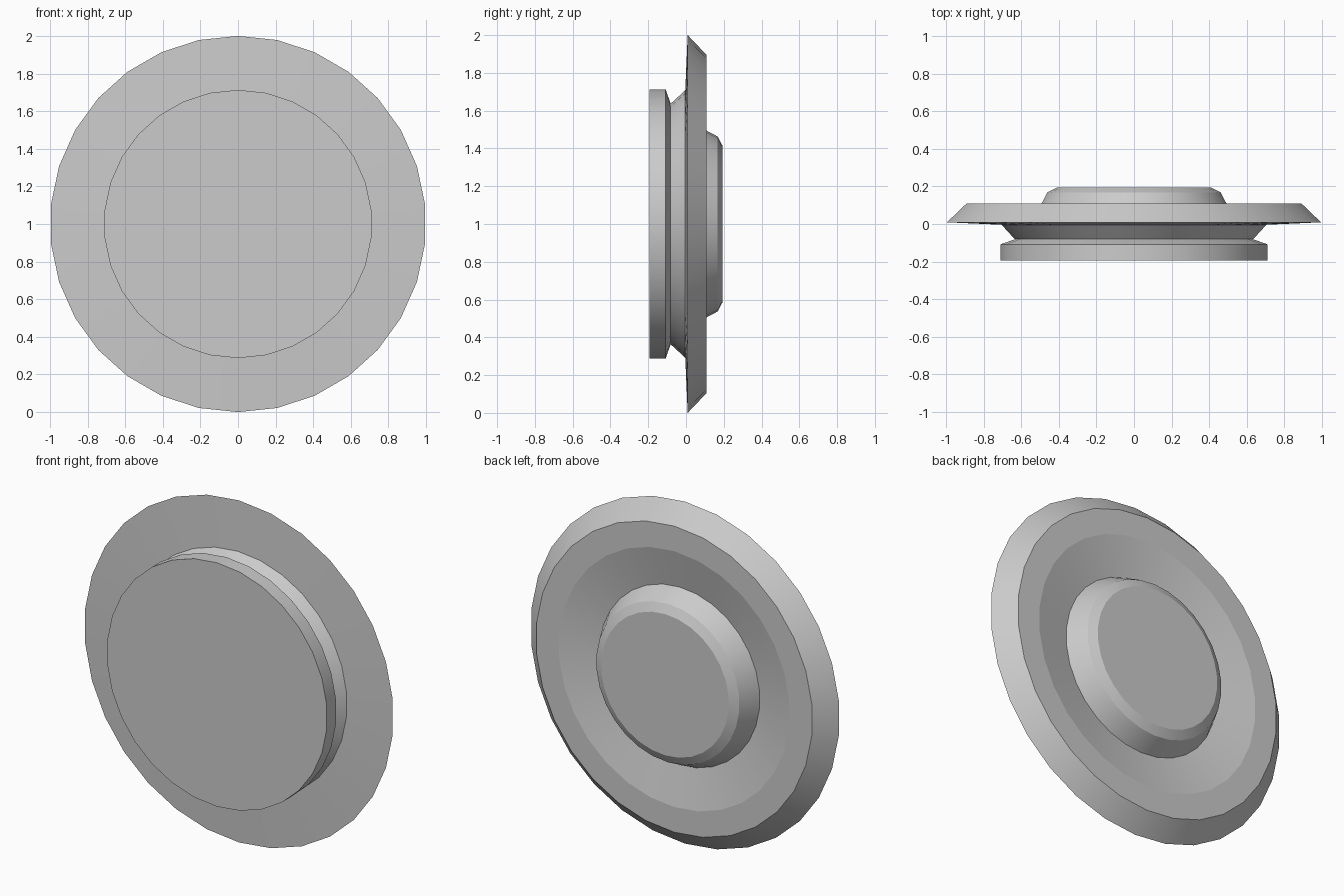
import bpy, bmesh, math

if "Cube" in bpy.data.objects:
    bpy.data.objects.remove(bpy.data.objects["Cube"])

SIDES = 30


def lathe(name, profile):
    """Revolve (radius, y) points about the y axis through z = 1, capping both ends."""
    bm = bmesh.new()
    rings = []
    for r, y in profile:
        ring = []
        for i in range(SIDES):
            a = 2 * math.pi * i / SIDES
            ring.append(bm.verts.new((r * math.sin(a), y, 1 + r * math.cos(a))))
        rings.append(ring)
    for a, b in zip(rings, rings[1:]):
        for i in range(SIDES):
            j = (i + 1) % SIDES
            bm.faces.new((a[i], a[j], b[j], b[i]))
    bm.faces.new(rings[0])
    bm.faces.new(rings[-1])
    bmesh.ops.recalc_face_normals(bm, faces=bm.faces)
    # Smooth around the axis, crisp along every profile ring
    for f in bm.faces:
        f.smooth = len(f.verts) == 4
    for ring in rings:
        for i in range(SIDES):
            bm.edges.get((ring[i], ring[(i + 1) % SIDES])).smooth = False
    mesh = bpy.data.meshes.new(name)
    bm.to_mesh(mesh)
    bm.free()
    obj = bpy.data.objects.new(name, mesh)
    bpy.context.collection.objects.link(obj)
    return obj


# Front plate and undercut neck
plate = [(0.713, -0.194), (0.713, -0.108), (0.637, -0.081), (0.708, -0.004)]
# Wide flange with bevelled rim and sunken dish behind
flange = [(1.0, 0.009), (0.895, 0.109), (0.748, 0.109), (0.52, 0.06)]
# Raised centre boss at the back
boss = [(0.463, 0.168), (0.413, 0.194)]

lathe("flanged_disc", plate + flange + boss)
